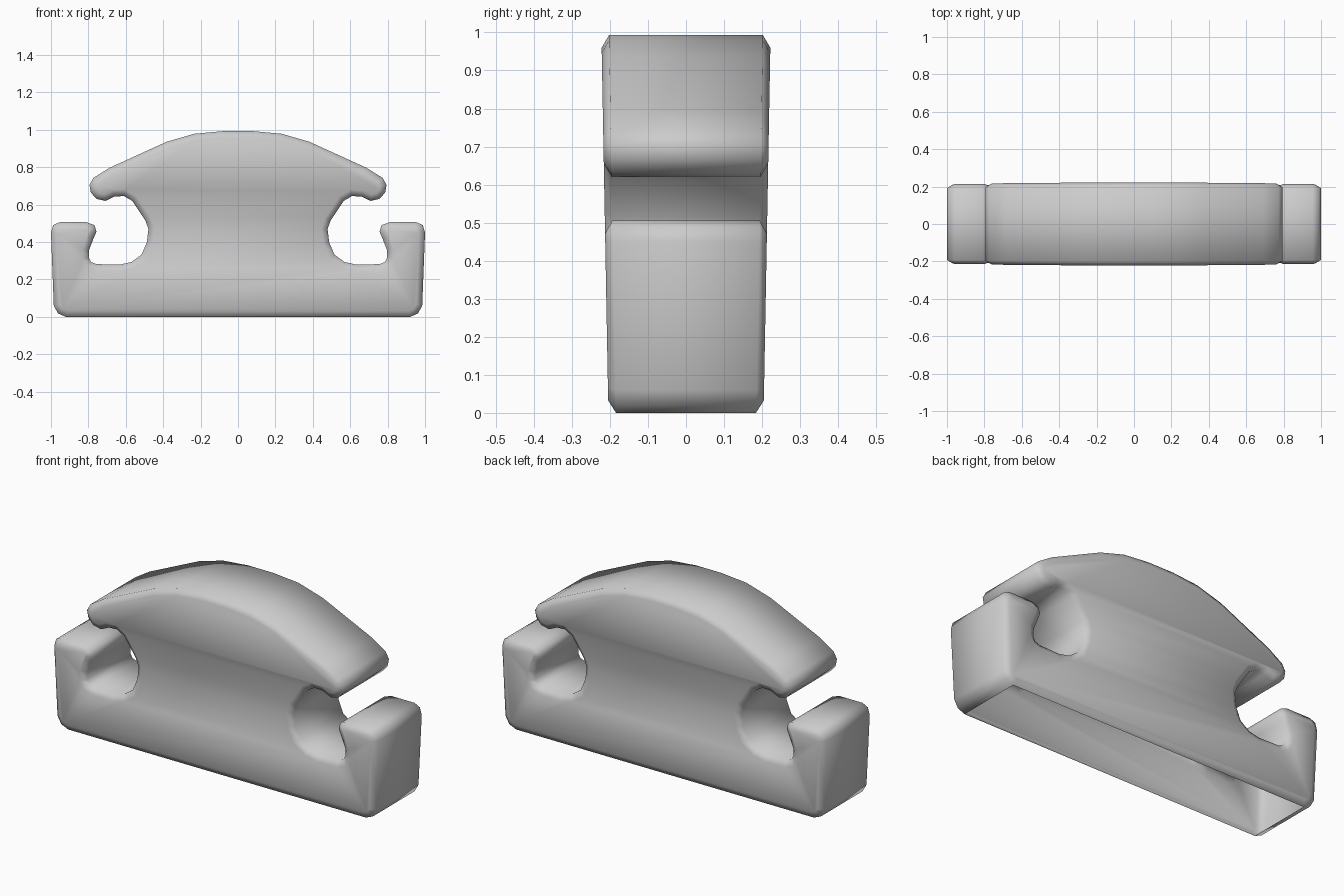
import bpy, bmesh, math

if "Cube" in bpy.data.objects:
    bpy.data.objects.remove(bpy.data.objects["Cube"])

# right half of the outline (x, z), from the base up to the crown
half = [(.92, 0), (.962, .018), (.985, .06), (1, .45), (.988, .49), (.955, .506),
        (.81, .506), (.767, .49), (.757, .455), (.772, .42), (.797, .355), (.797, .315),
        (.785, .293), (.757, .282), (.634, .279), (.57, .293), (.516, .332),
        (.487, .40), (.479, .47), (.495, .515), (.565, .62), (.61, .646), (.66, .643),
        (.709, .620), (.757, .631), (.787, .665), (.794, .706), (.773, .743),
        (.687, .797), (.382, .936), (.233, .979), (.08, .993)]
outline = half + [(-x, z) for x, z in reversed(half)]

bm = bmesh.new()
n = len(outline)


def half_depth(z):
    # sides lean outwards a little towards the top
    return .184 + .0185 * z


front = [bm.verts.new((x, -half_depth(z), z)) for x, z in outline]
back = [bm.verts.new((x, half_depth(z), z)) for x, z in outline]

# side caps and the wall between them
caps = [bm.faces.new(front), bm.faces.new(back[::-1])]
for i in range(n):
    j = (i + 1) % n
    bm.faces.new((front[i], back[i], back[j], front[j]))
bmesh.ops.recalc_face_normals(bm, faces=bm.faces[:])

# chamfered rim around each cap
bmesh.ops.inset_individual(bm, faces=caps, thickness=.033, depth=.02,
                           use_even_offset=True)

# open underside
under = [f for f in bm.faces if all(v.co.z < .001 for v in f.verts)]
bmesh.ops.delete(bm, geom=under, context='FACES')

mesh = bpy.data.meshes.new("cleat_body")
bm.to_mesh(mesh)
bm.free()
body = bpy.data.objects.new("cleat_body", mesh)
bpy.context.collection.objects.link(body)
bpy.context.view_layer.objects.active = body
body.select_set(True)
bpy.ops.object.shade_smooth_by_angle(angle=math.radians(65))
